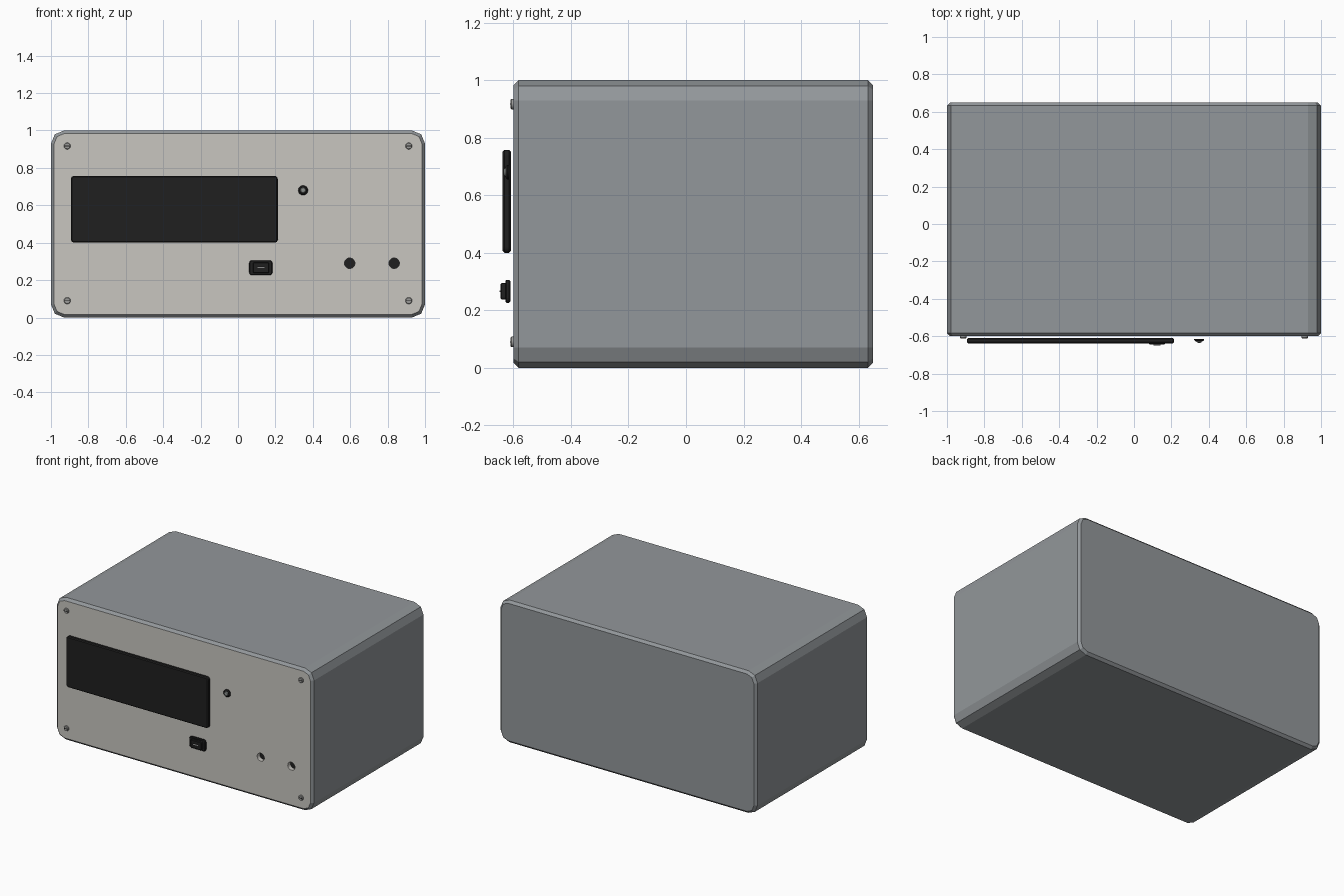
import bpy, bmesh, math

if "Cube" in bpy.data.objects:
    bpy.data.objects.remove(bpy.data.objects["Cube"])


def material(name, r, g, b):
    m = bpy.data.materials.new(name)
    m.diffuse_color = (r, g, b, 1)
    m.use_nodes = True
    m.node_tree.nodes["Principled BSDF"].inputs["Base Color"].default_value = m.diffuse_color
    return m


GREY = material("case grey", 0.29, 0.31, 0.325)
CREAM = material("panel cream", 0.58, 0.565, 0.53)
BLACK = material("black plastic", 0.014, 0.014, 0.014)
STEEL = material("screw steel", 0.33, 0.33, 0.32)
LENS = material("lamp lens", 0.25, 0.27, 0.26)
WHITE = material("white mark", 0.8, 0.8, 0.8)


def rounded(x0, x1, z0, z1, r, seg, inset=0.0):
    """Rounded rectangle outline in the xz plane."""
    x0, x1, z0, z1 = x0 + inset, x1 - inset, z0 + inset, z1 - inset
    r = max(r - inset, 0.002)
    pts = []
    for i, (cx, cz) in enumerate([(x1 - r, z1 - r), (x0 + r, z1 - r),
                                  (x0 + r, z0 + r), (x1 - r, z0 + r)]):
        for k in range(seg + 1):
            a = math.pi / 2 * (i + k / seg)
            pts.append((cx + r * math.cos(a), cz + r * math.sin(a)))
    return pts


def circle(x, z, r, n=24):
    return [(x + r * math.cos(2 * math.pi * i / n),
             z + r * math.sin(2 * math.pi * i / n)) for i in range(n)]


def loft(name, rings, mats, smooth=False):
    """Skin a list of (y, outline) rings and cap both ends."""
    bm = bmesh.new()
    loops = [[bm.verts.new((x, y, z)) for x, z in pts] for y, pts in rings]
    for a, b in zip(loops, loops[1:]):
        for i in range(len(a)):
            j = (i + 1) % len(a)
            bm.faces.new((a[i], a[j], b[j], b[i]))
    bm.faces.new(loops[0])
    bm.faces.new(loops[-1])
    bmesh.ops.recalc_face_normals(bm, faces=bm.faces[:])
    me = bpy.data.meshes.new(name)
    bm.to_mesh(me)
    bm.free()
    ob = bpy.data.objects.new(name, me)
    bpy.context.collection.objects.link(ob)
    for m in mats:
        me.materials.append(m)
    if smooth:
        bpy.ops.object.select_all(action='DESELECT')
        ob.select_set(True)
        bpy.context.view_layer.objects.active = ob
        bpy.ops.object.shade_smooth_by_angle(angle=math.radians(35))
    return ob


def slab(name, x0, x1, z0, z1, front, back, r, bevel, mats, seg=2, both=True):
    """Rounded plate facing -y with bevelled rims."""
    full = rounded(x0, x1, z0, z1, r, seg)
    small = rounded(x0, x1, z0, z1, r, seg, bevel)
    rings = [(front, small), (front + bevel, full)]
    rings += [(back - bevel, full), (back, small)] if both else [(back, full)]
    return loft(name, rings, mats)


# Case: the front face is the cream panel
FRONT = -0.60
case = slab("case", -1, 1, 0, 1, FRONT, 0.65, 0.07, 0.017, [GREY, CREAM, BLACK])
for p in case.data.polygons:
    if p.normal.y < -0.95:
        p.material_index = 1

# Sockets: round holes with cream walls and a black floor
for x in (0.597, 0.835):
    hole = circle(x, 0.29, 0.028)
    cutter = loft("socket_cutter", [(-0.64, hole), (FRONT + 0.03, hole)],
                  [GREY, CREAM, BLACK])
    for p in cutter.data.polygons:
        p.material_index = 2 if abs(p.normal.y) > 0.9 else 1
    mod = case.modifiers.new("socket", 'BOOLEAN')
    mod.operation, mod.solver, mod.object = 'DIFFERENCE', 'EXACT', cutter
    bpy.ops.object.select_all(action='DESELECT')
    case.select_set(True)
    bpy.context.view_layer.objects.active = case
    bpy.ops.object.modifier_apply(modifier=mod.name)
    bpy.data.objects.remove(cutter)

# Display window, standing slightly proud of the panel
slab("display_window", -0.893, 0.213, 0.40, 0.757, -0.638, -0.609, 0.018, 0.006,
     [BLACK], seg=4)

# Indicator lamp: black bezel and domed lens
loft("lamp_bezel", [(-0.627, circle(0.348, 0.68, 0.019)),
                    (-0.621, circle(0.348, 0.68, 0.026)),
                    (-0.615, circle(0.348, 0.68, 0.026))], [BLACK], True)
loft("lamp_lens", [(-0.635, circle(0.348, 0.68, 0.006)),
                   (-0.633, circle(0.348, 0.68, 0.012)),
                   (-0.626, circle(0.348, 0.68, 0.016))], [LENS], True)

# Power switch: frame, rocker and a plain bar mark
slab("switch_frame", 0.06, 0.184, 0.226, 0.306, -0.628, -0.611, 0.016, 0.004,
     [BLACK], seg=4)
slab("switch_rocker", 0.08, 0.166, 0.237, 0.295, -0.645, -0.626, 0.008, 0.004,
     [BLACK], both=False)
slab("switch_mark", 0.103, 0.143, 0.264, 0.269, -0.649, -0.644, 0.002, 0.001,
     [WHITE], both=False)

# Corner screws: chamfered heads with a dark slot
for x in (-0.913, 0.913):
    for z in (0.09, 0.917):
        loft("screw_head", [(-0.611, circle(x, z, 0.015)),
                            (-0.607, circle(x, z, 0.018)),
                            (FRONT, circle(x, z, 0.018))], [STEEL], True)
        slab("screw_slot", x - 0.014, x + 0.014, z - 0.002, z + 0.002,
             -0.6118, -0.610, 0.001, 0.0005, [BLACK], both=False)
